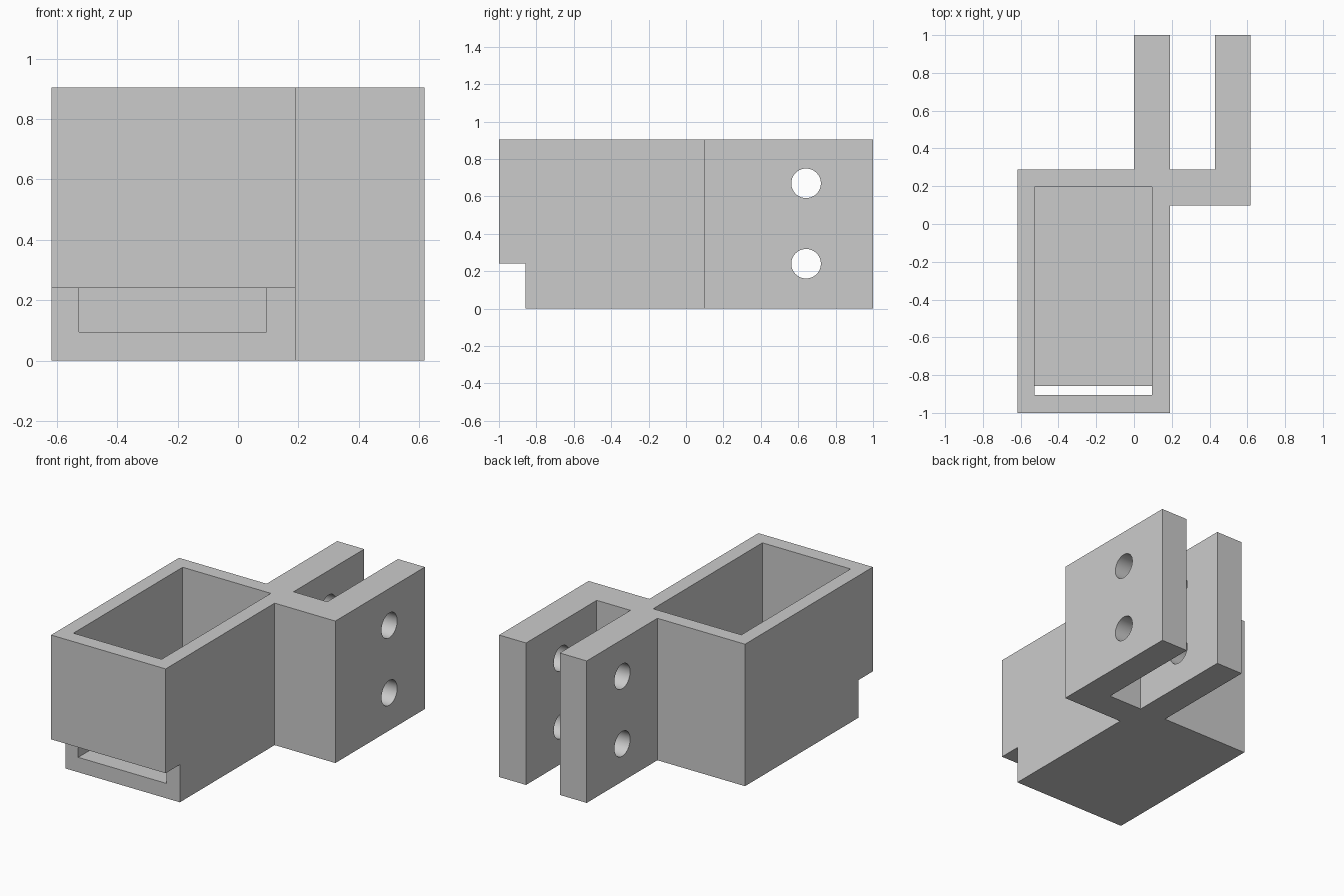
import bpy
import bmesh
from math import pi
from mathutils import Matrix

cube = bpy.data.objects.get("Cube")
if cube:
    bpy.data.objects.remove(cube, do_unlink=True)

GREY = (0.6, 0.6, 0.6, 1.0)
grey = bpy.data.materials.new("plain grey")
grey.use_nodes = True
grey.diffuse_color = GREY
grey.node_tree.nodes["Principled BSDF"].inputs["Base Color"].default_value = GREY

HEIGHT = 0.905
WALL = 0.19


def make_object(name, bm):
    bmesh.ops.recalc_face_normals(bm, faces=bm.faces)
    mesh = bpy.data.meshes.new(name)
    bm.to_mesh(mesh)
    bm.free()
    mesh.materials.append(grey)
    obj = bpy.data.objects.new(name, mesh)
    bpy.context.collection.objects.link(obj)
    return obj


def prism(name, outline, z0, z1):
    """Extrude a plan outline between two heights."""
    bm = bmesh.new()
    face = bm.faces.new([bm.verts.new((x, y, z0)) for x, y in outline])
    top = bmesh.ops.extrude_face_region(bm, geom=[face])["geom"]
    verts = [v for v in top if isinstance(v, bmesh.types.BMVert)]
    bmesh.ops.translate(bm, verts=verts, vec=(0, 0, z1 - z0))
    return make_object(name, bm)


def rect(x0, x1, y0, y1):
    return [(x0, y0), (x1, y0), (x1, y1), (x0, y1)]


def cross_hole(name, x, y, z, radius, depth):
    """Cylinder lying along x."""
    bm = bmesh.new()
    bmesh.ops.create_cone(
        bm, cap_ends=True, segments=48, radius1=radius, radius2=radius, depth=depth,
        matrix=Matrix.Translation((x, y, z)) @ Matrix.Rotation(pi / 2, 4, "Y"))
    return make_object(name, bm)


def cut(target, cutter):
    mod = target.modifiers.new(cutter.name, "BOOLEAN")
    mod.operation = "DIFFERENCE"
    mod.solver = "EXACT"
    mod.object = cutter
    cutter.hide_render = True
    cutter.hide_viewport = True
    cutter.display_type = "WIRE"


# Box and forked bracket share one plan outline
left, right, fork_right = -0.618, WALL, 0.618
front, back, bridge = -1.0, 0.288, 0.098
plan = [
    (left, front), (right, front), (right, bridge), (fork_right, bridge),
    (fork_right, 1), (fork_right - WALL, 1), (fork_right - WALL, back),
    (right, back), (right, 1), (0, 1), (0, back), (left, back),
]
body = prism("box_with_forked_bracket", plan, 0, HEIGHT)

# Open-topped cavity with a floor
cut(body, prism("cavity_cutter", rect(-0.527, 0.095, -0.905, 0.195), 0.095, 1.1))

# Step under the front wall, which opens the slot into the cavity
cut(body, prism("front_step_cutter", rect(-0.8, 0.4, -1.2, -0.857), -0.2, 0.24))

# Bolt holes through both fork arms
for label, z in (("lower", 0.24), ("upper", 0.67)):
    cut(body, cross_hole(label + "_bolt_hole_cutter", 0.31, 0.642, z, 0.079, 1.0))

# Smooth hole walls with crisp edges elsewhere
bpy.ops.object.select_all(action="DESELECT")
body.select_set(True)
bpy.context.view_layer.objects.active = body
for mod in list(body.modifiers):
    bpy.ops.object.modifier_apply(modifier=mod.name)
for obj in [o for o in bpy.data.objects if o.name.endswith("_cutter")]:
    bpy.data.objects.remove(obj, do_unlink=True)
bpy.ops.object.shade_smooth_by_angle(angle=pi / 6)
